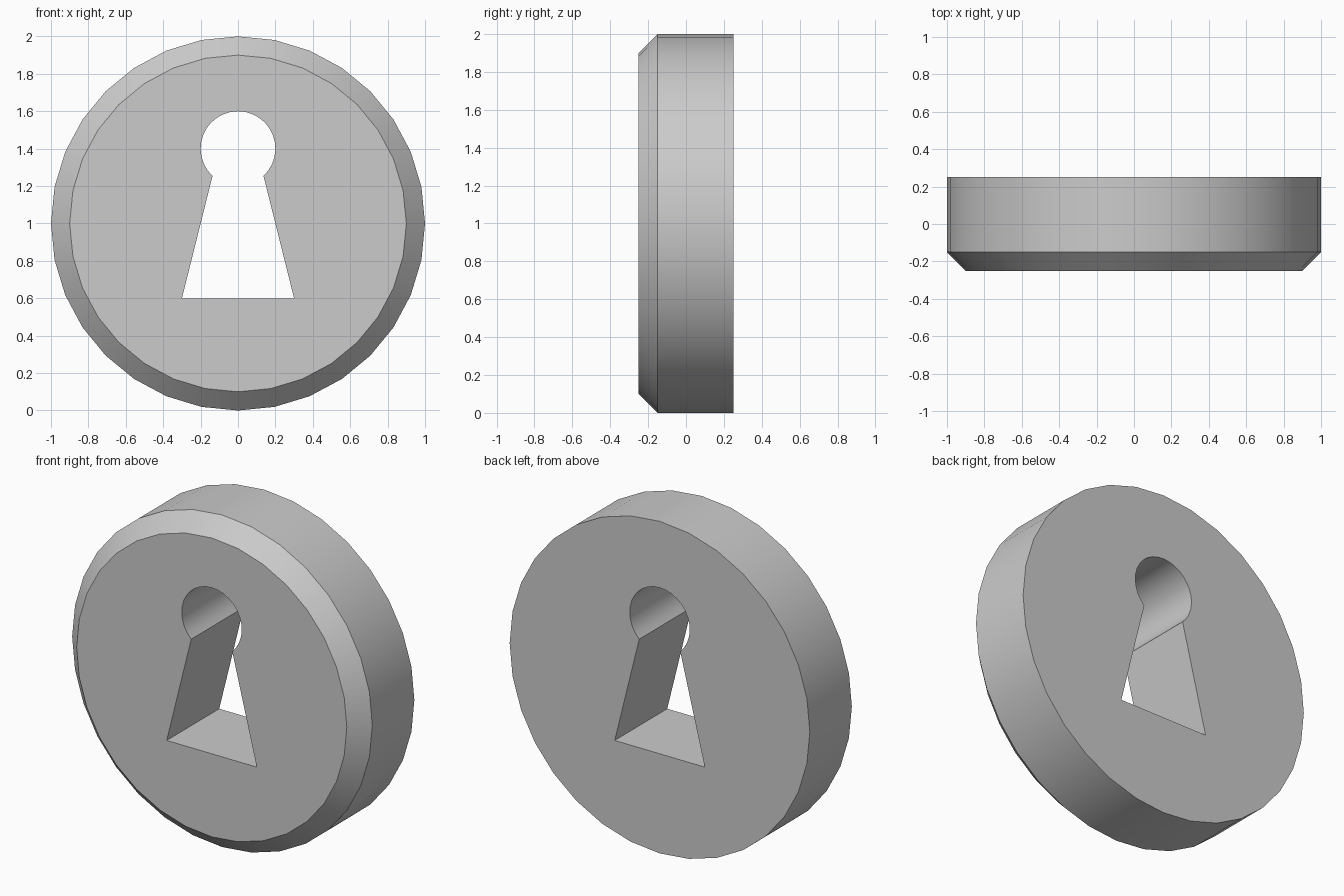
import bpy, bmesh
from math import sin, cos, pi, radians

if "Cube" in bpy.data.objects:
    bpy.data.objects.remove(bpy.data.objects["Cube"])


def loft(name, rings):
    """Closed solid through matching rings of (x, y, z) points."""
    bm = bmesh.new()
    loops = [[bm.verts.new(p) for p in ring] for ring in rings]
    n = len(loops[0])
    for a, b in zip(loops, loops[1:]):
        for i in range(n):
            j = (i + 1) % n
            bm.faces.new((a[i], a[j], b[j], b[i]))
    bm.faces.new(loops[0])
    bm.faces.new(loops[-1])
    bmesh.ops.recalc_face_normals(bm, faces=bm.faces)
    mesh = bpy.data.meshes.new(name)
    bm.to_mesh(mesh)
    bm.free()
    obj = bpy.data.objects.new(name, mesh)
    bpy.context.collection.objects.link(obj)
    return obj


def circle(r, y, n=32):
    return [(r * sin(2 * pi * i / n), y, 1 + r * cos(2 * pi * i / n)) for i in range(n)]


# Round plate with a chamfered front rim
plate = loft("lock_plate", [circle(0.9, -0.25), circle(1, -0.15), circle(1, 0.25)])

# Keyhole outline: round top running into a flared slot
start, end, steps = radians(-46.95), radians(226.95), 24
outline = [(-0.3, 0.6), (0.3, 0.6)]
for i in range(steps + 1):
    a = start + (end - start) * i / steps
    outline.append((0.2 * cos(a), 1.4 + 0.2 * sin(a)))
cutter = loft("keyhole_cutter", [[(x, y, z) for x, z in outline] for y in (-0.5, 0.5)])

# Cut the keyhole through the plate
bpy.context.view_layer.objects.active = plate
plate.select_set(True)
cut = plate.modifiers.new("keyhole", 'BOOLEAN')
cut.operation = 'DIFFERENCE'
cut.solver = 'EXACT'
cut.object = cutter
bpy.ops.object.modifier_apply(modifier=cut.name)
bpy.data.objects.remove(cutter)

# Smooth round walls, sharp edges kept
bpy.ops.object.shade_smooth_by_angle(angle=radians(30))
